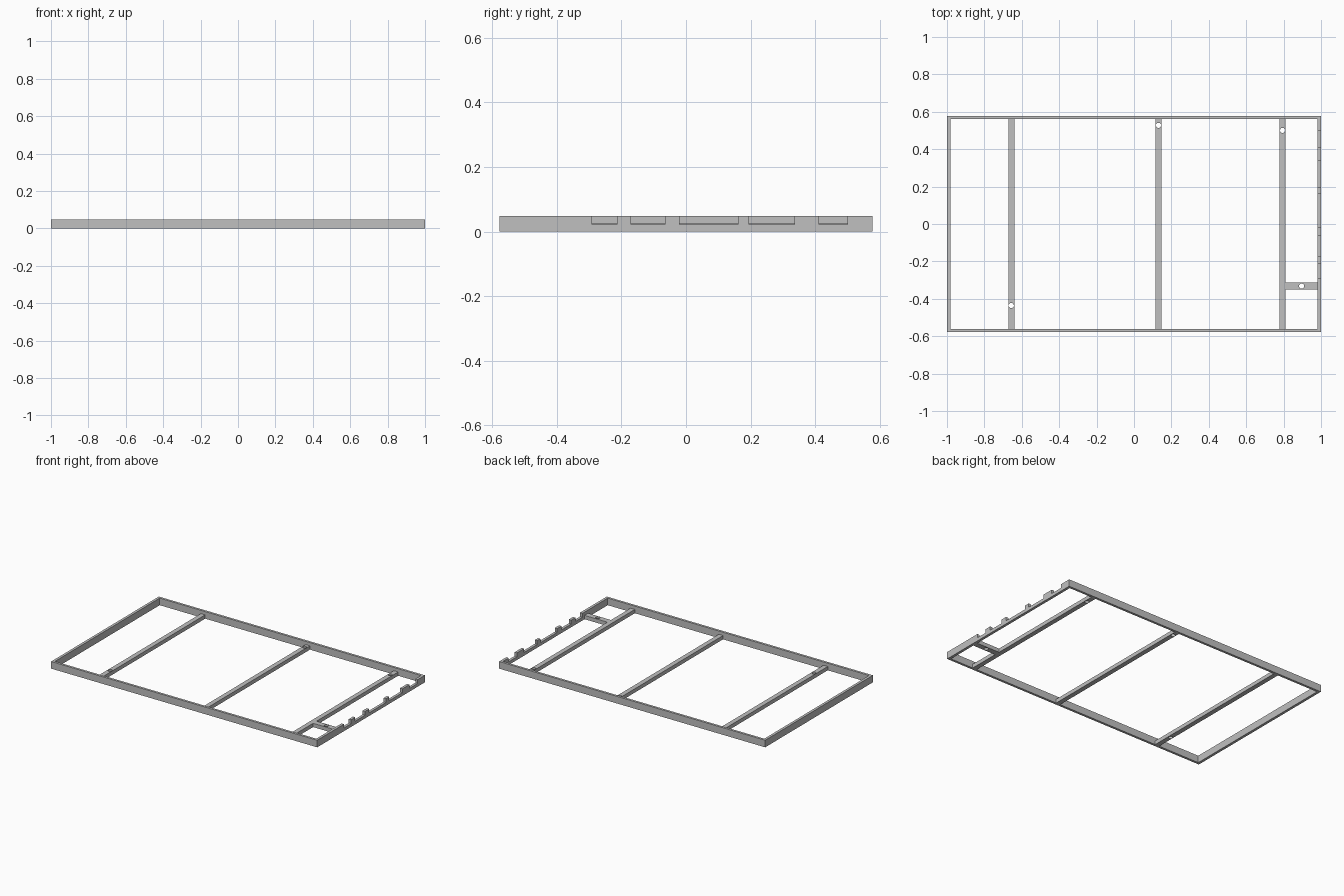
import bpy
import bmesh
from mathutils import Matrix, Vector

cube = bpy.data.objects.get("Cube")
if cube:
    bpy.data.objects.remove(cube, do_unlink=True)

# Overall sizes
LENGTH, WIDTH, HEIGHT = 2.0, 1.156, 0.048
SIDE, END = 0.016, 0.018          # wall thicknesses
BAR_W, BAR_TOP, HOLE_R = 0.032, 0.026, 0.0138
NOTCH_Z = 0.022
X, Y = LENGTH / 2, WIDTH / 2
inner_y = Y - SIDE

grey = bpy.data.materials.new("plain grey")
grey.use_nodes = True
colour = (0.53, 0.53, 0.53, 1)
grey.diffuse_color = colour
grey.node_tree.nodes["Principled BSDF"].inputs["Base Color"].default_value = colour


def make_object(name, bm):
    bmesh.ops.recalc_face_normals(bm, faces=bm.faces)
    mesh = bpy.data.meshes.new(name)
    bm.to_mesh(mesh)
    bm.free()
    mesh.materials.append(grey)
    obj = bpy.data.objects.new(name, mesh)
    bpy.context.scene.collection.objects.link(obj)
    return obj


def box(name, x0, x1, y0, y1, z0, z1):
    bm = bmesh.new()
    centre = Vector((x0 + x1, y0 + y1, z0 + z1)) / 2
    size = Matrix.Diagonal((x1 - x0, y1 - y0, z1 - z0, 1))
    bmesh.ops.create_cube(bm, size=1, matrix=Matrix.Translation(centre) @ size)
    return make_object(name, bm)


def drill(obj, x, y):
    """Cut a vertical round hole through a bar."""
    bm = bmesh.new()
    bmesh.ops.create_cone(bm, cap_ends=True, segments=32, radius1=HOLE_R, radius2=HOLE_R,
                          depth=0.2, matrix=Matrix.Translation((x, y, 0)))
    cutter = make_object("hole_cutter", bm)
    cutter.hide_render = True
    mod = obj.modifiers.new("hole", "BOOLEAN")
    mod.operation, mod.solver, mod.object = "DIFFERENCE", "EXACT", cutter
    graph = bpy.context.evaluated_depsgraph_get()
    obj.data = bpy.data.meshes.new_from_object(obj.evaluated_get(graph))
    obj.modifiers.clear()
    bpy.data.objects.remove(cutter, do_unlink=True)


# Long walls and the plain end wall
box("front_wall", -X, X, -Y, -inner_y, 0, HEIGHT)
box("back_wall", -X, X, inner_y, Y, 0, HEIGHT)
box("right_end_wall", -X, -X + END, -inner_y, inner_y, 0, HEIGHT)

# Notched end wall, an extruded profile
notches = [(-0.291, -0.214), (-0.17, -0.065), (-0.02, 0.161), (0.195, 0.336), (0.412, 0.501)]
profile = [(-inner_y, 0), (-inner_y, HEIGHT)]
for a, b in notches:
    profile += [(a, HEIGHT), (a, NOTCH_Z), (b, NOTCH_Z), (b, HEIGHT)]
profile += [(inner_y, HEIGHT), (inner_y, 0)]
bm = bmesh.new()
face = bm.faces.new([bm.verts.new((X - END, y, z)) for y, z in profile])
extruded = bmesh.ops.extrude_face_region(bm, geom=[face])["geom"]
bmesh.ops.translate(bm, vec=(END, 0, 0),
                    verts=[v for v in extruded if isinstance(v, bmesh.types.BMVert)])
make_object("notched_left_end_wall", bm)

# Drilled crossbars
half = BAR_W / 2
for name, x, hole_y in (("right_crossbar", -0.656, -0.436),
                        ("middle_crossbar", 0.131, 0.527),
                        ("left_crossbar", 0.794, 0.5)):
    bar = box(name, x - half, x + half, -inner_y, inner_y, 0, BAR_TOP)
    drill(bar, x, hole_y)

# Short drilled bar between the left crossbar and the notched wall
short = box("short_bar", 0.794 + half, X - END, -0.351, -0.313, 0, BAR_TOP)
drill(short, 0.896, -0.332)
